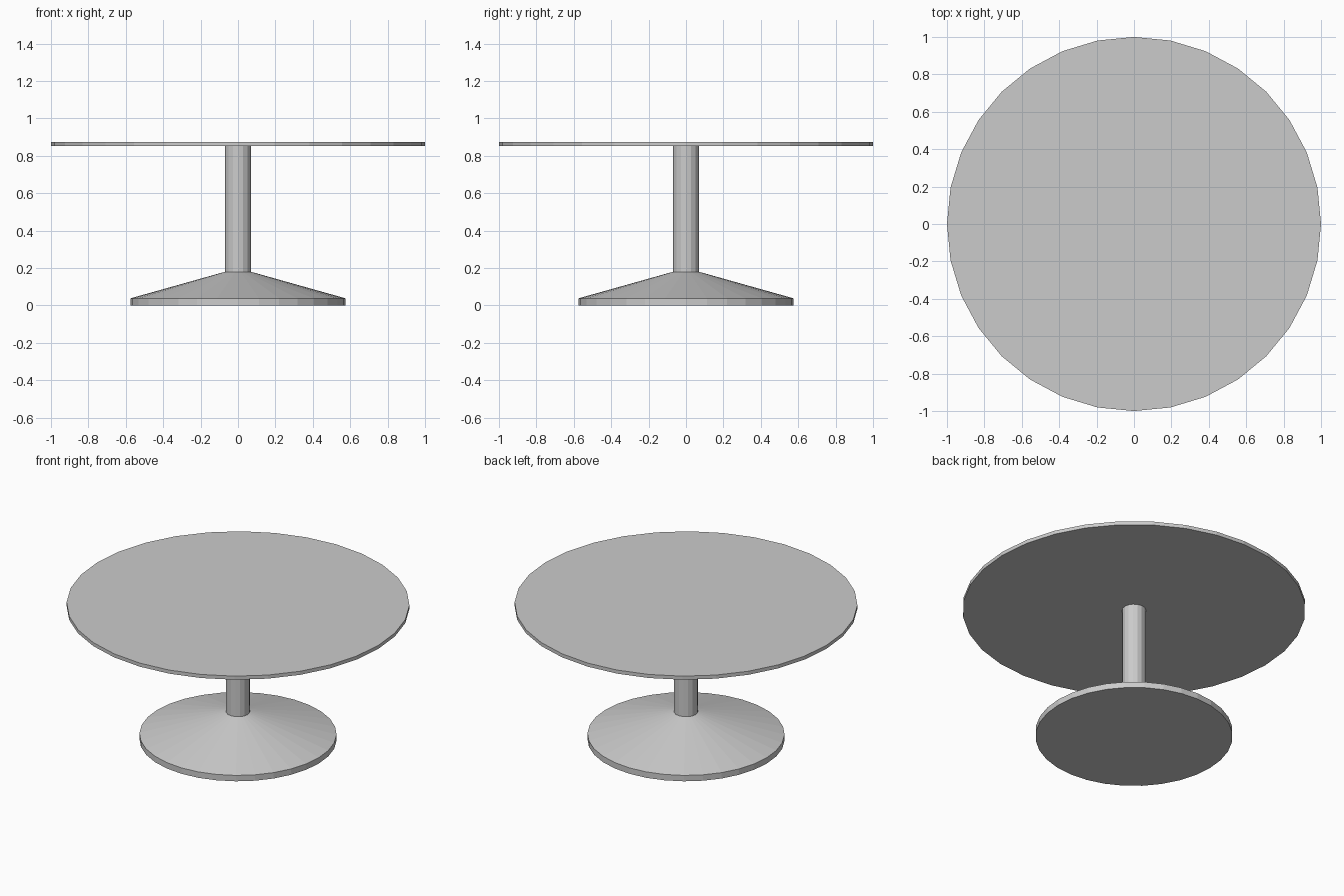
import bpy, bmesh
from math import cos, sin, tau

if "Cube" in bpy.data.objects:
    bpy.data.objects.remove(bpy.data.objects["Cube"])


def turned(name, profile, sides):
    """Capped solid of revolution from (radius, height) rings."""
    bm = bmesh.new()
    rings = [[bm.verts.new((r * cos(tau * i / sides), r * sin(tau * i / sides), z))
              for i in range(sides)] for r, z in profile]
    for low, high in zip(rings, rings[1:]):
        for i in range(sides):
            j = (i + 1) % sides
            bm.faces.new((low[i], low[j], high[j], high[i]))
    bm.faces.new(rings[0][::-1])
    bm.faces.new(rings[-1])
    mesh = bpy.data.meshes.new(name)
    bm.to_mesh(mesh)
    bm.free()
    obj = bpy.data.objects.new(name, mesh)
    bpy.context.collection.objects.link(obj)
    return obj


# Flared foot, central column and round top, all flat shaded
turned("base", [(0.575, 0), (0.575, 0.038), (0.07, 0.18)], 32)
turned("column", [(0.07, 0.17), (0.07, 0.855)], 16)
turned("table_top", [(1, 0.852), (1, 0.875)], 32)
